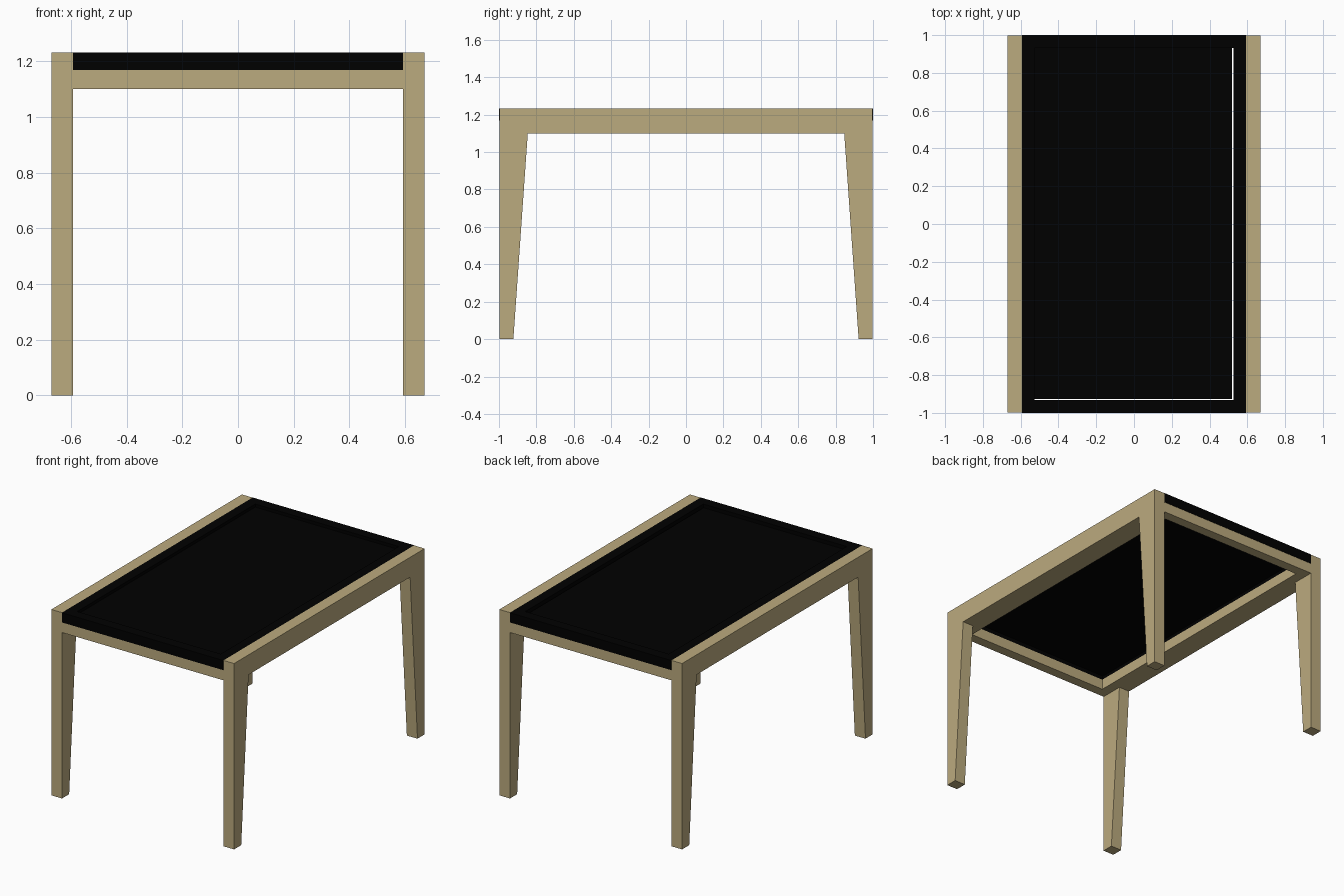
import bpy
import bmesh

cube = bpy.data.objects.get("Cube")
if cube:
    bpy.data.objects.remove(cube, do_unlink=True)


def material(name, rgb):
    mat = bpy.data.materials.new(name)
    mat.use_nodes = True
    color = (*rgb, 1.0)
    mat.diffuse_color = color
    bsdf = mat.node_tree.nodes["Principled BSDF"]
    bsdf.inputs["Base Color"].default_value = color
    bsdf.inputs["Roughness"].default_value = 0.8
    return mat


wood = material("tan wood", (0.50, 0.405, 0.21))
black = material("black top", (0.0, 0.0, 0.0))


def prism(name, outline, vec, mat):
    """Extrude a closed outline of 3D points along vec."""
    bm = bmesh.new()
    face = bm.faces.new([bm.verts.new(p) for p in outline])
    moved = bmesh.ops.extrude_face_region(bm, geom=[face])
    verts = [g for g in moved["geom"] if isinstance(g, bmesh.types.BMVert)]
    bmesh.ops.translate(bm, verts=verts, vec=vec)
    bmesh.ops.recalc_face_normals(bm, faces=bm.faces)
    mesh = bpy.data.meshes.new(name)
    bm.to_mesh(mesh)
    bm.free()
    mesh.materials.append(mat)
    obj = bpy.data.objects.new(name, mesh)
    bpy.context.collection.objects.link(obj)
    return obj


def box(name, x0, x1, y0, y1, z0, z1, mat):
    base = [(x0, y0, z0), (x1, y0, z0), (x1, y1, z0), (x0, y1, z0)]
    return prism(name, base, (0, 0, z1 - z0), mat)


HALF_W, INNER_W, HALF_L = 0.67, 0.592, 1.0
OPEN_W, OPEN_L = 0.526, 0.932
TOP, SHELF, UNDER = 1.232, 1.168, 1.10
LEG_END = 0.998

for side, s in (("left", 1), ("right", -1)):
    x0, x1 = sorted((s * INNER_W, s * HALF_W))
    # Long side rail, full height
    box(side + "_rail", x0, x1, -LEG_END, LEG_END, UNDER, TOP, wood)
    # Legs tapering on the inside
    for end, e in (("front", -1), ("back", 1)):
        leg = [(LEG_END, UNDER), (LEG_END, 0), (0.923, 0), (0.846, UNDER)]
        prism(f"{end}_{side}_leg", [(x0, e * y, z) for y, z in leg],
              (x1 - x0, 0, 0), wood)
    # Wooden ledge inside the rail, with the black border strip on it
    x0, x1 = sorted((s * OPEN_W, s * INNER_W))
    box(side + "_ledge", x0, x1, -OPEN_L, OPEN_L, UNDER, SHELF, wood)
    box(side + "_border", x0, x1, -OPEN_L, OPEN_L, SHELF, TOP, black)

# End rails with the black border strips on top
for end, e in (("front", -1), ("back", 1)):
    y0, y1 = sorted((e * OPEN_L, e * LEG_END))
    box(end + "_rail", -INNER_W, INNER_W, y0, y1, UNDER, SHELF, wood)
    y0, y1 = sorted((e * OPEN_L, e * HALF_L))
    box(end + "_border", -INNER_W, INNER_W, y0, y1, SHELF, TOP, black)

# Thin centre panel set between the borders, with a narrow open gap
# along the front and left
box("centre_panel", -OPEN_W, OPEN_W - 0.007, 0.006 - OPEN_L, OPEN_L,
    1.19, 1.212, black)
